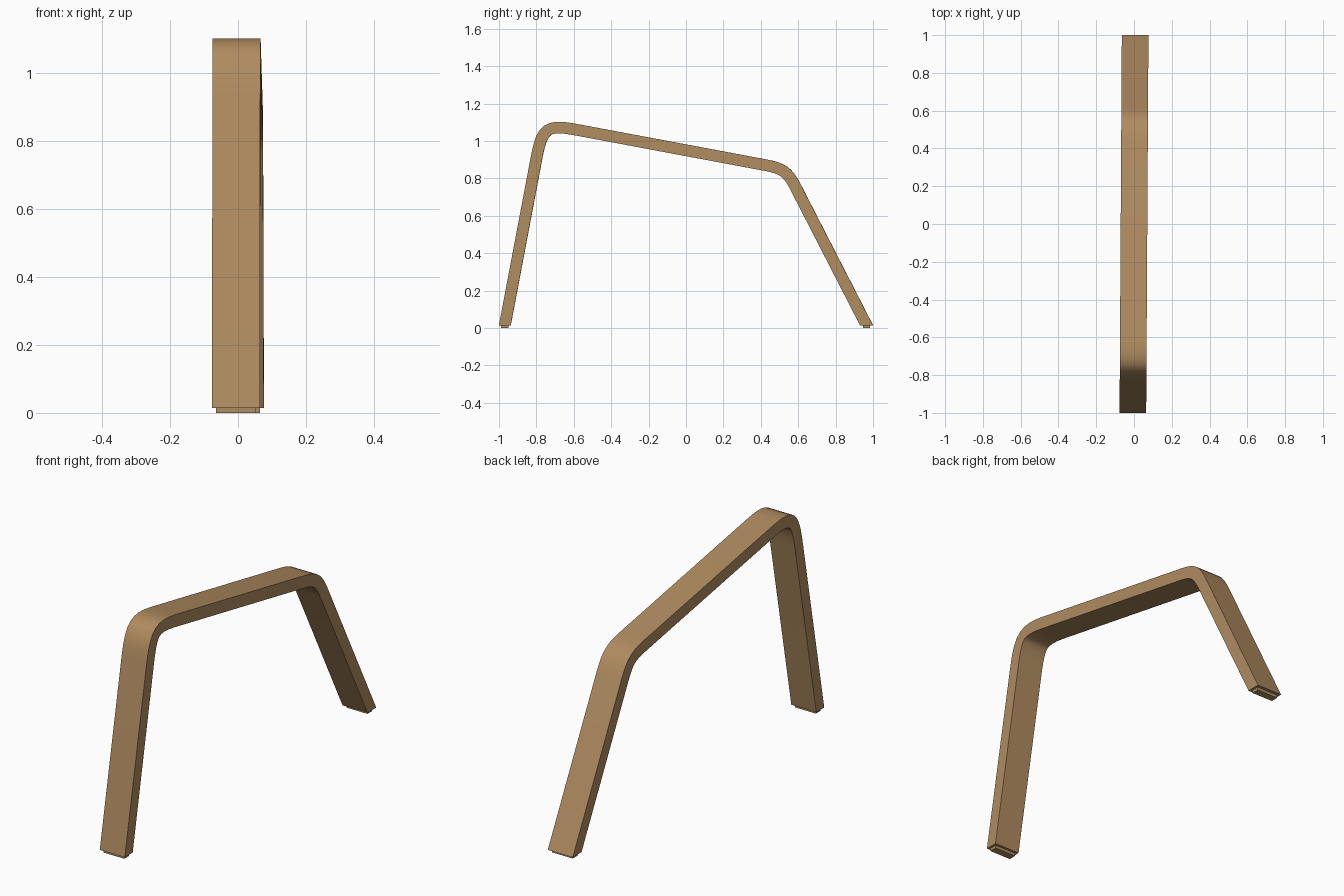
import bpy, bmesh, math
from mathutils import Vector, Matrix

if "Cube" in bpy.data.objects:
    bpy.data.objects.remove(bpy.data.objects["Cube"])

WIDTH, THICK, Z0 = 0.141, 0.062, 0.015
TURN = Matrix.Rotation(-0.006, 4, 'Z')      # the whole piece is very slightly turned

wood = bpy.data.materials.new("light brown wood")
wood.diffuse_color = (0.43, 0.26, 0.115, 1)
wood.use_nodes = True
wood.node_tree.nodes["Principled BSDF"].inputs["Base Color"].default_value = wood.diffuse_color


def finish(bm, name):
    bmesh.ops.recalc_face_normals(bm, faces=bm.faces)
    bm.transform(TURN)
    me = bpy.data.meshes.new(name)
    bm.to_mesh(me)
    bm.free()
    ob = bpy.data.objects.new(name, me)
    bpy.context.collection.objects.link(ob)
    me.materials.append(wood)
    return ob


def bend(corner, before, after, length, segs=8, k=0.8):
    """Rounded corner as (outer, inner) pairs in the y-z plane."""
    d0, d1 = (before - corner).normalized(), (after - corner).normalized()
    p = [corner + d0 * length, corner + d0 * length * (1 - k),
         corner + d1 * length * (1 - k), corner + d1 * length]
    pairs = []
    for i in range(segs + 1):
        t = i / segs
        u = 1 - t
        pos = p[0]*u**3 + p[1]*3*u*u*t + p[2]*3*u*t*t + p[3]*t**3
        tan = ((p[1]-p[0])*u*u + (p[2]-p[1])*2*u*t + (p[3]-p[2])*t*t).normalized()
        pairs.append((pos, pos + Vector((tan.y, -tan.x)) * THICK))
    return pairs


# outer line of the bent bar: front foot, front corner, rear corner, rear foot
a, b, c, d = (Vector(v) for v in
              ((-1, Z0), (-0.789, 1.130), (0.557, 0.878), (1, Z0)))


def foot_inset(foot, corner):
    v = (corner - foot).normalized()
    return THICK / v.y


ia, id_ = foot_inset(a, b), foot_inset(d, c)
stations = [(a, a + Vector((ia, 0)))]
stations += bend(b, a, c, 0.2)
stations += bend(c, b, d, 0.123)
stations += [(d, d - Vector((id_, 0)))]

# bent bar
bm = bmesh.new()
h = WIDTH / 2
rings = [[bm.verts.new((x, q.x, q.y)) for x, q in
          ((-h, o), (h, o), (h, i), (-h, i))] for o, i in stations]
for r, s in zip(rings, rings[1:]):
    for j in range(4):
        n = (j + 1) % 4
        bm.faces.new((r[j], r[n], s[n], s[j]))
bm.faces.new(rings[0])
bm.faces.new(rings[-1])
bar = finish(bm, "bent_bar")
bpy.context.view_layer.objects.active = bar
bar.select_set(True)
bpy.ops.object.shade_smooth_by_angle(angle=math.radians(30))

# foot pads under each leg
for name, y in (("front_foot_pad", -1 + ia / 2), ("rear_foot_pad", 1 - id_ / 2)):
    bm = bmesh.new()
    bmesh.ops.create_cube(bm, size=1, matrix=Matrix.Translation((0, y, Z0 / 2))
                          @ Matrix.Diagonal((0.118, 0.038, Z0, 1)))
    finish(bm, name)
